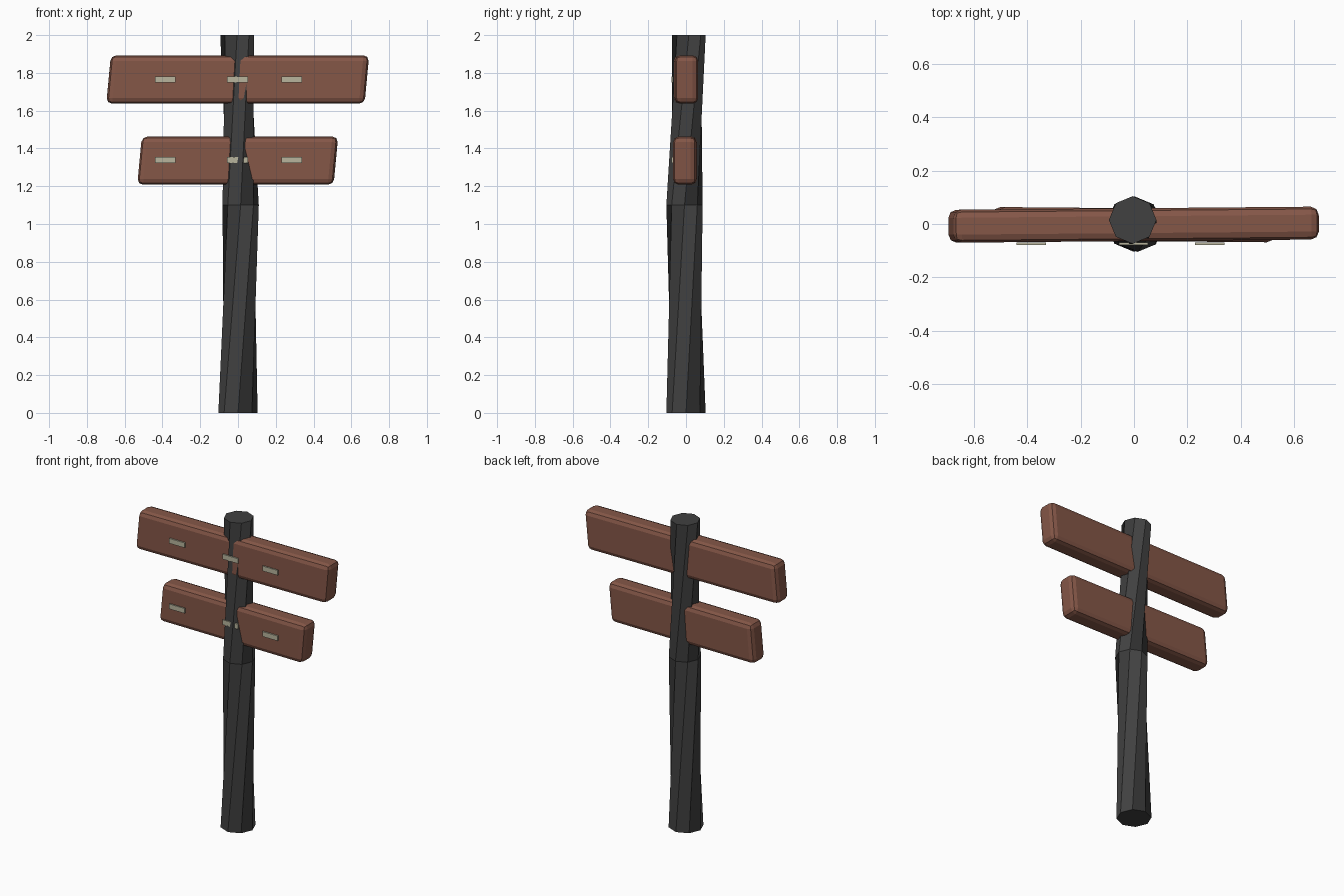
import bpy, bmesh, math

if "Cube" in bpy.data.objects:
    bpy.data.objects.remove(bpy.data.objects["Cube"])


def material(name, rgb):
    m = bpy.data.materials.new(name)
    m.diffuse_color = (*rgb, 1)
    m.use_nodes = True
    m.node_tree.nodes["Principled BSDF"].inputs["Base Color"].default_value = m.diffuse_color
    return m


charcoal = material("charcoal_post", (0.052, 0.052, 0.052))
wood = material("red_brown_wood", (0.235, 0.095, 0.064))
cream = material("pale_plate", (0.48, 0.46, 0.34))


def add_object(name, bm, mat):
    bmesh.ops.recalc_face_normals(bm, faces=bm.faces[:])
    me = bpy.data.meshes.new(name)
    bm.to_mesh(me)
    bm.free()
    me.materials.append(mat)
    ob = bpy.data.objects.new(name, me)
    bpy.context.collection.objects.link(ob)
    return ob


def box(bm, x0, x1, y0, y1, z0, z1, skew=0.0):
    """Box whose top edge is shifted sideways by skew."""
    v = [bm.verts.new((x + (skew if z == z1 else 0), y, z))
         for x in (x0, x1) for y in (y0, y1) for z in (z0, z1)]
    for f in ((0, 1, 3, 2), (4, 6, 7, 5), (0, 4, 5, 1),
              (2, 3, 7, 6), (0, 2, 6, 4), (1, 5, 7, 3)):
        bm.faces.new([v[i] for i in f])


# Twisted eight-sided post: height, centre x, centre y, radius, turn
SIDES = 8
bm = bmesh.new()
rings = []
for z, cx, cy, r, turn in ((0, 0, 0, 0.104, 0),
                           (1.1, 0.014, -0.008, 0.096, 45),
                           (2.0, -0.005, 0.015, 0.089, 90)):
    rings.append([bm.verts.new((cx + r * math.cos(math.radians(turn + 360 * i / SIDES)),
                                cy + r * math.sin(math.radians(turn + 360 * i / SIDES)), z))
                  for i in range(SIDES)])
for low, high in zip(rings, rings[1:]):
    for i in range(SIDES):
        j = (i + 1) % SIDES
        bm.faces.new((low[i], low[j], high[j], high[i]))
bm.faces.new(rings[0][::-1])
bm.faces.new(rings[-1])
add_object("post", bm, charcoal)


# Slanted, bevelled sign boards, each turned very slightly
def board(name, x0, x1, z0, z1, turn):
    bm = bmesh.new()
    box(bm, x0, x1, -0.064, 0.059, z0, z1, 0.024)
    bmesh.ops.bevel(bm, geom=bm.edges[:], offset=0.03, segments=2,
                    profile=0.5, affect='EDGES')
    ob = add_object(name, bm, wood)
    ob.rotation_euler.z = math.radians(turn)


board("upper_board", -0.697, 0.67, 1.637, 1.893, 0.5)
board("lower_board", -0.533, 0.506, 1.208, 1.463, -0.5)

# Thin pale plates on the board fronts
for level, z in (("upper", 1.764), ("lower", 1.338)):
    for side, x in (("left", -0.385), ("middle", -0.002), ("right", 0.284)):
        bm = bmesh.new()
        box(bm, x - 0.055, x + 0.055, -0.078, -0.069, z - 0.016, z + 0.016)
        add_object(f"{level}_{side}_plate", bm, cream)
